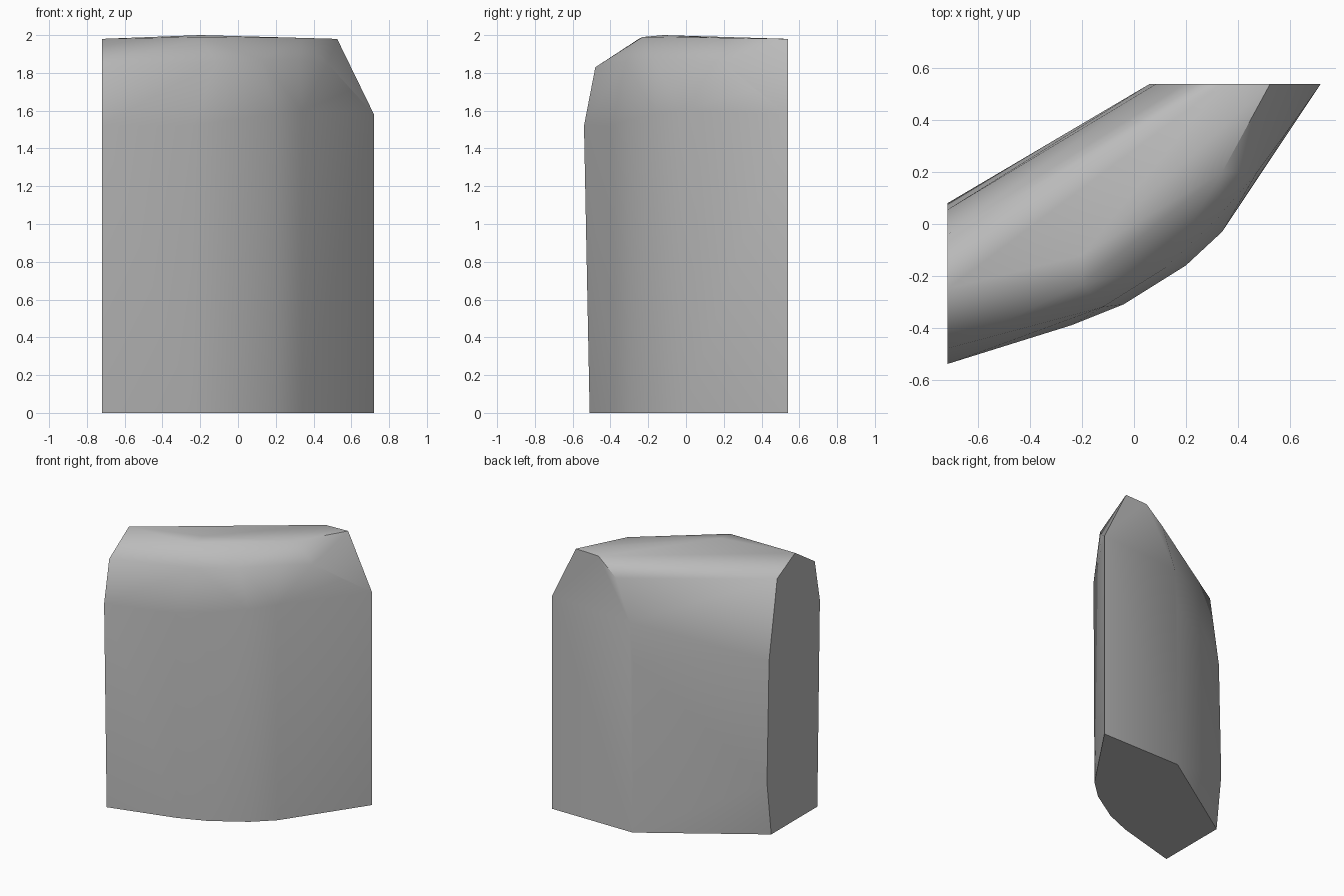
import bpy
import bmesh
import math

cube = bpy.data.objects.get("Cube")
if cube:
    bpy.data.objects.remove(cube)

LEFT_X, BACK_Y = -0.72, 0.54

# Cut end facing -x: (y, z) outline
side_end = [(-0.51, 0), (-0.54, 1.52), (-0.48, 1.83), (-0.25, 1.98),
            (-0.04, 1.87), (0.055, 1.3), (0.08, 0.4), (0.03, 0)]
# Cut end facing +y: (x, z) outline
back_end = [(0.72, 0), (0.72, 1.58), (0.525, 1.98), (0.34, 1.975),
            (0.195, 1.85), (0.085, 1.55), (0.06, 1.27), (0.06, 0)]
# Curved front wall in plan: (x, y, height where it starts to round over)
front_wall = [(-0.24, -0.39, 1.52), (-0.04, -0.31, 1.55), (0.2, -0.16, 1.58),
              (0.34, -0.03, 1.6)]
# Shoulder and crown points
shoulder = [(-0.12, -0.32, 1.86), (0.12, -0.17, 1.87), (0.32, 0.02, 1.87),
            (0.475, 0.2, 1.85), (0.6, 0.37, 1.71)]
crown = [(-0.2, -0.23, 1.99), (-0.2, -0.12, 2.0), (0.34, 0.2, 1.985)]

points = [(LEFT_X, y, z) for y, z in side_end]
points += [(x, BACK_Y, z) for x, z in back_end]
for x, y, z in front_wall:
    points += [(x, y + 0.01, 0), (x, y, z)]
points += shoulder + crown

# Wrap the outlines in one closed slab
bm = bmesh.new()
for p in points:
    bm.verts.new(p)
hull = bmesh.ops.convex_hull(bm, input=bm.verts)
loose = [v for v in bm.verts if not v.link_faces]
bmesh.ops.delete(bm, geom=loose, context="VERTS")
bmesh.ops.dissolve_limit(bm, angle_limit=math.radians(1),
                         verts=bm.verts, edges=bm.edges)
bmesh.ops.recalc_face_normals(bm, faces=bm.faces)
mesh = bpy.data.meshes.new("stone_slab")
bm.to_mesh(mesh)
bm.free()

slab = bpy.data.objects.new("stone_slab", mesh)
bpy.context.collection.objects.link(slab)

# Plain grey stone
stone = bpy.data.materials.new("grey stone")
stone.use_nodes = True
grey = (0.5, 0.5, 0.5, 1)
stone.diffuse_color = grey
stone.node_tree.nodes["Principled BSDF"].inputs["Base Color"].default_value = grey
mesh.materials.append(stone)

# Soft shading with crisp cut ends
bpy.ops.object.select_all(action="DESELECT")
slab.select_set(True)
bpy.context.view_layer.objects.active = slab
bpy.ops.object.shade_smooth_by_angle(angle=math.radians(42))
